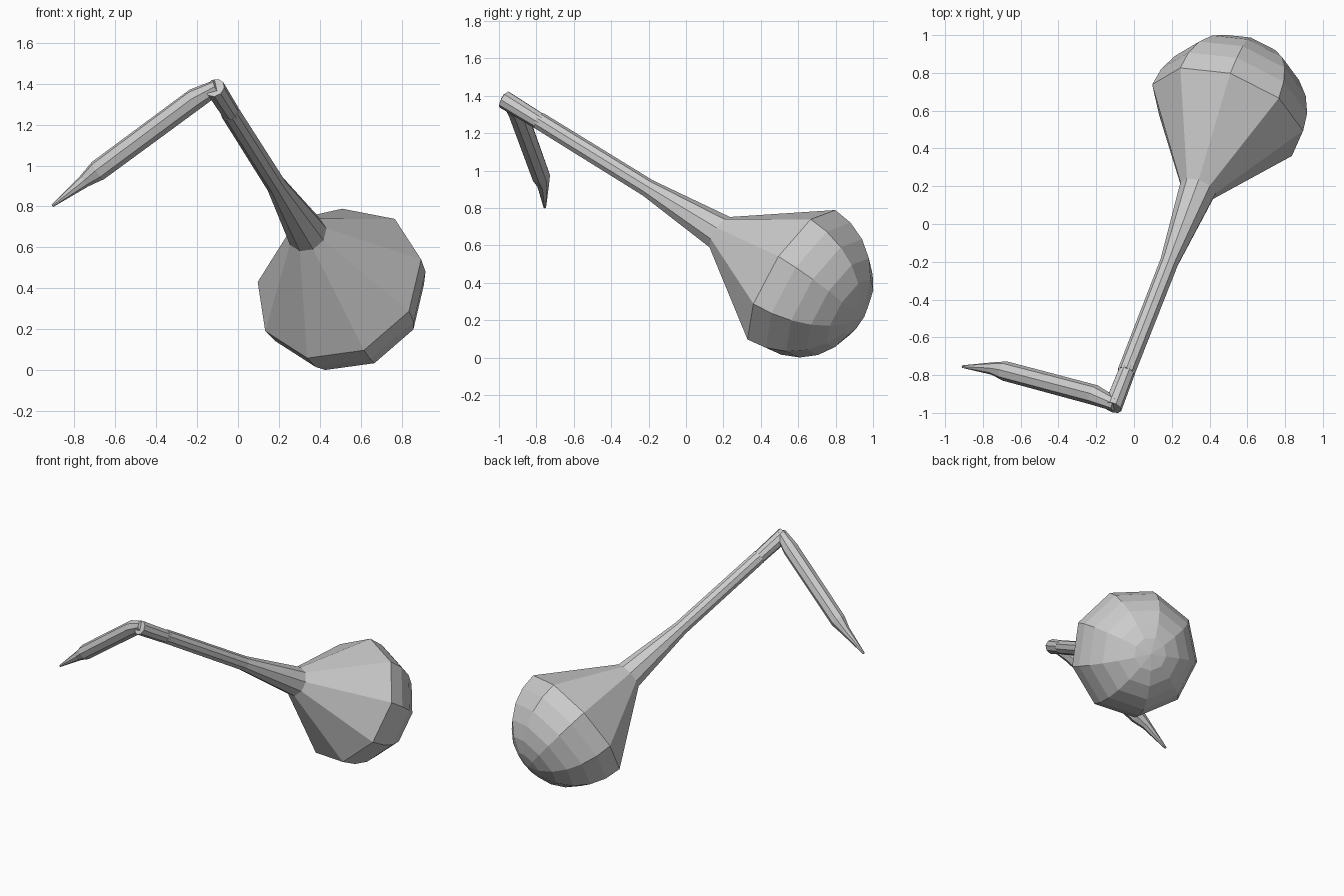
import bpy, bmesh, math
from mathutils import Vector

if "Cube" in bpy.data.objects:
    bpy.data.objects.remove(bpy.data.objects["Cube"])


def tube(name, rings, sides, ref, turn=0.0):
    """Skin rings of (centre, radius) along a path; flat capped ends."""
    pts = [Vector(c) for c, r in rings]
    bm = bmesh.new()
    loops = []
    for i, (c, r) in enumerate(rings):
        # ring plane is square to the average path direction
        d = Vector()
        if i > 0:
            d += (pts[i] - pts[i - 1]).normalized()
        if i < len(pts) - 1:
            d += (pts[i + 1] - pts[i]).normalized()
        d.normalize()
        u = (Vector(ref) - d * d.dot(Vector(ref))).normalized()
        v = d.cross(u)
        loop = []
        for k in range(sides):
            a = turn + k * math.tau / sides
            loop.append(bm.verts.new(pts[i] + r * (math.cos(a) * u + math.sin(a) * v)))
        loops.append(loop)
    for a, b in zip(loops, loops[1:]):
        for k in range(sides):
            n = (k + 1) % sides
            bm.faces.new((a[k], a[n], b[n], b[k]))
    bm.faces.new(loops[0][::-1])
    bm.faces.new(loops[-1])
    bmesh.ops.remove_doubles(bm, verts=bm.verts, dist=1e-4)
    bmesh.ops.recalc_face_normals(bm, faces=bm.faces)
    me = bpy.data.meshes.new(name)
    bm.to_mesh(me)
    bm.free()
    ob = bpy.data.objects.new(name, me)
    bpy.context.collection.objects.link(ob)
    return ob


# Main axis runs through the bulb rim centre, pointing out of the round end
RIM = Vector((0.493, 0.578, 0.422))
AXIS = Vector((0.316, 0.807, -0.499)).normalized()
UP = (0.017, 0.22, 0.365)
R = 0.428


def along(t):
    return RIM + AXIS * t


# Bulb with flared neck: tapered stem, cone, then a hemisphere
profile = [(-1.69, 0.048), (-0.967, 0.05), (-0.489, 0.1), (0, R)]
for s in range(1, 6):
    a = math.radians(15 * s)
    profile.append((R * math.sin(a), R * math.cos(a)))
profile.append((R, 0.002))
tube("bulb_and_neck", [(along(t), r) for t, r in profile], 9, UP)

# Upper neck section, slipped into the lower neck
tube("upper_neck", [(along(-1.64), 0.045), (along(-1.92), 0.05)], 9, UP, math.radians(20))

# Bent arm ending in a sharp tip
arm = [
    ((-0.10, -0.955, 1.385), 0.037),
    ((-0.21, -0.905, 1.325), 0.054),
    ((-0.685, -0.778, 0.975), 0.052),
    ((-0.75, -0.765, 0.925), 0.033),
    ((-0.908, -0.755, 0.803), 0.007),
]
tube("pointed_arm", arm, 8, (0, 0, 1))
